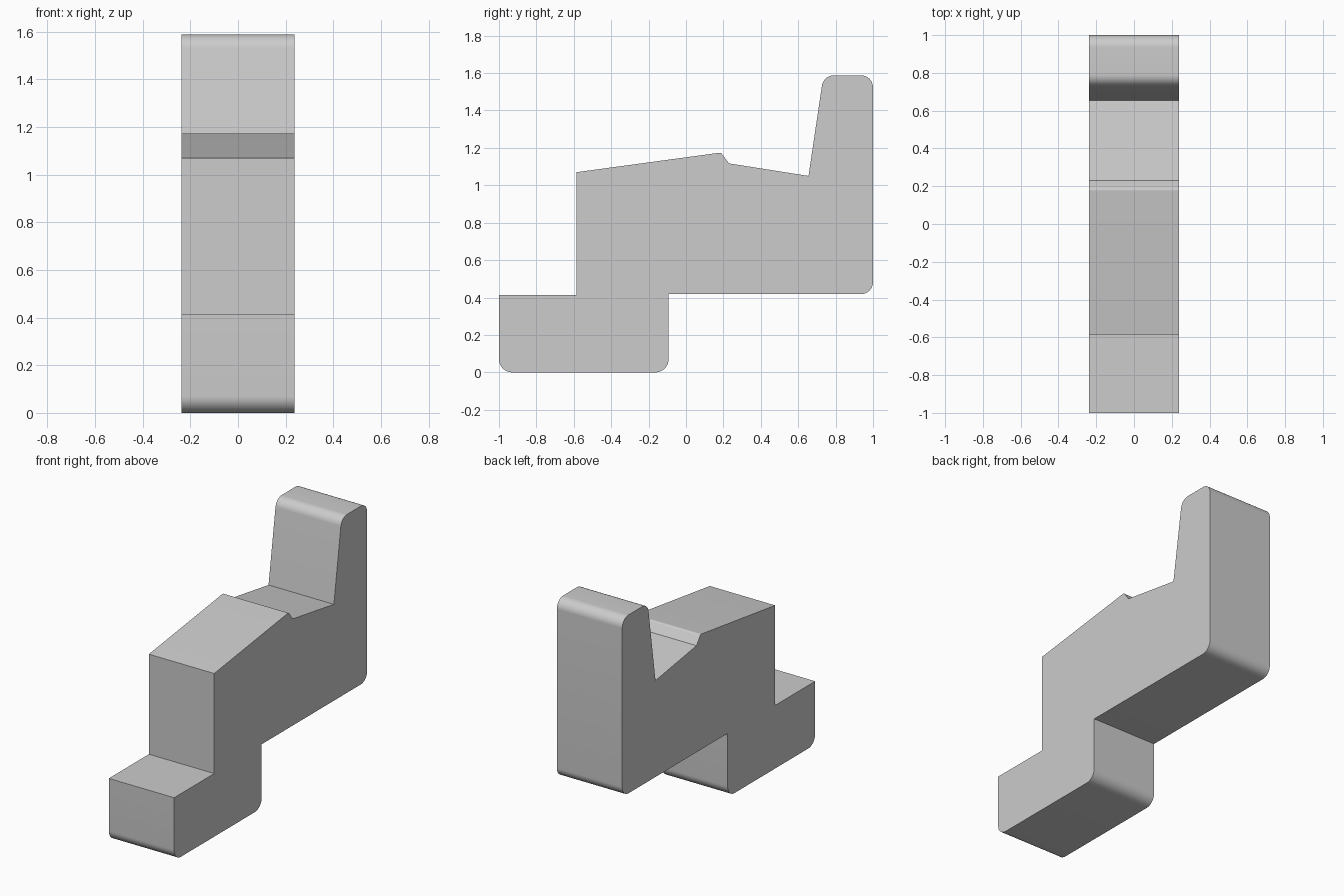
import bpy
import bmesh
import math
from mathutils import Vector

cube = bpy.data.objects.get("Cube")
if cube:
    bpy.data.objects.remove(cube, do_unlink=True)

HALF_WIDTH = 0.237
ARC_STEPS = 10

# Side outline: y, z, corner radius
OUTLINE = [
    (-1, 0, 0.07), (-0.093, 0, 0.07), (-0.093, 0.418, 0),
    (1, 0.418, 0.065), (1, 1.588, 0.065), (0.735, 1.588, 0.065),
    (0.655, 1.05, 0), (0.23, 1.117, 0), (0.187, 1.175, 0.02),
    (-0.585, 1.07, 0), (-0.585, 0.414, 0), (-1, 0.414, 0),
]


def rounded(outline):
    """Replace each corner that has a radius with a tangent arc."""
    points = []
    for i, (y, z, radius) in enumerate(outline):
        corner = Vector((y, z))
        if not radius:
            points.append(corner)
            continue
        to_prev = (Vector(outline[i - 1][:2]) - corner).normalized()
        to_next = (Vector(outline[(i + 1) % len(outline)][:2]) - corner).normalized()
        half = to_prev.angle(to_next) / 2
        centre = corner + (to_prev + to_next).normalized() * radius / math.sin(half)
        start = corner + to_prev * radius / math.tan(half) - centre
        end = corner + to_next * radius / math.tan(half) - centre
        for k in range(ARC_STEPS + 1):
            points.append(centre + start.lerp(end, k / ARC_STEPS).normalized() * radius)
    return points


# Solid grey body extruded across the width
bm = bmesh.new()
side = bm.faces.new([bm.verts.new((-HALF_WIDTH, p.x, p.y)) for p in rounded(OUTLINE)])
extruded = bmesh.ops.extrude_face_region(bm, geom=[side], use_keep_orig=True)
moved = [v for v in extruded["geom"] if isinstance(v, bmesh.types.BMVert)]
bmesh.ops.translate(bm, verts=moved, vec=(2 * HALF_WIDTH, 0, 0))
bmesh.ops.recalc_face_normals(bm, faces=bm.faces)
mesh = bpy.data.meshes.new("stepped_block")
bm.to_mesh(mesh)
bm.free()

body = bpy.data.objects.new("stepped_block", mesh)
bpy.context.collection.objects.link(body)

# Colour
grey = bpy.data.materials.new("light_grey")
grey.use_nodes = True
colour = (0.604, 0.604, 0.604, 1)
grey.diffuse_color = colour
grey.node_tree.nodes["Principled BSDF"].inputs["Base Color"].default_value = colour
mesh.materials.append(grey)

# Smooth rounded corners, sharp edges elsewhere
bpy.ops.object.select_all(action="DESELECT")
body.select_set(True)
bpy.context.view_layer.objects.active = body
bpy.ops.object.shade_smooth_by_angle(angle=math.radians(25))
